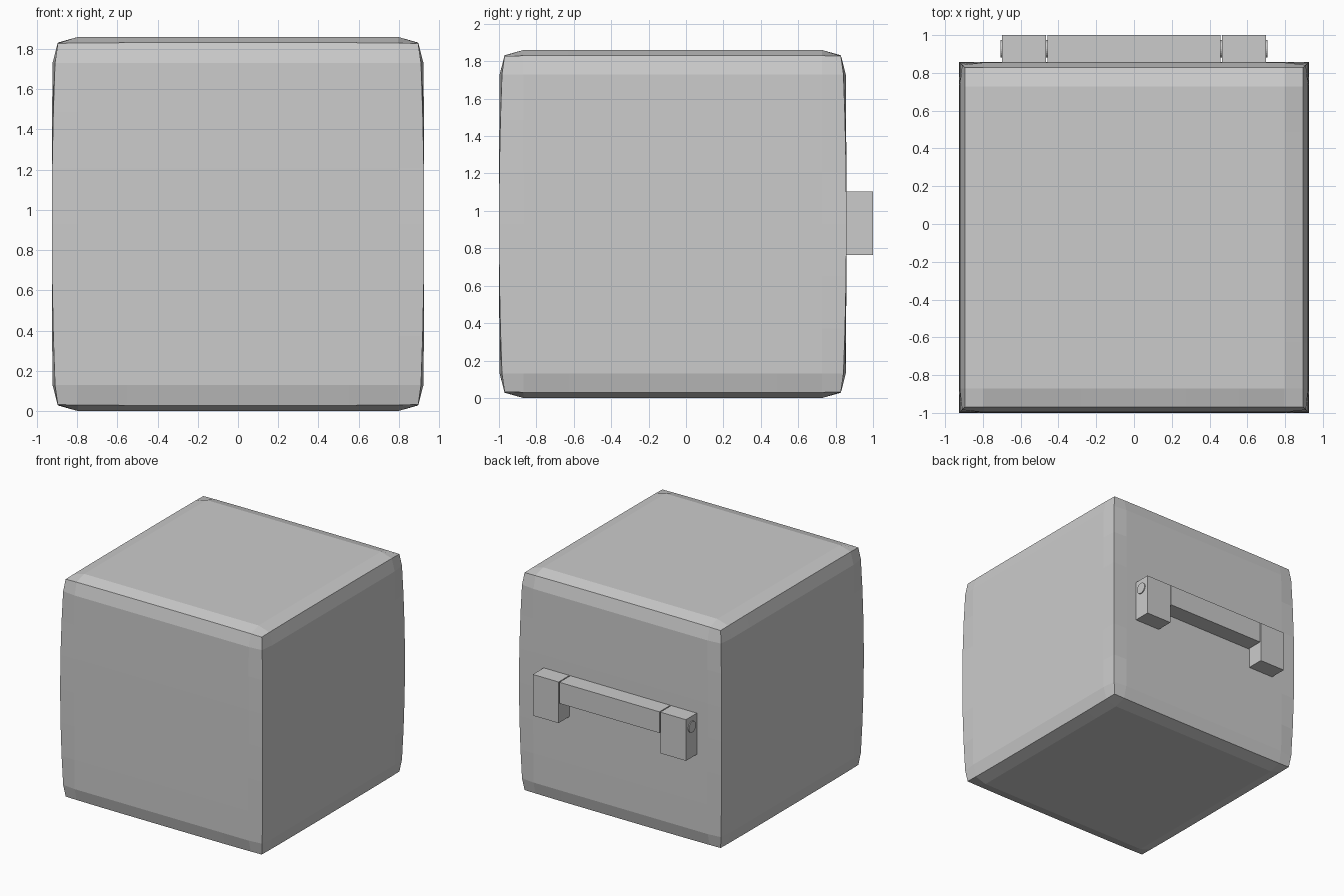
import bpy, bmesh
from mathutils import Matrix

if "Cube" in bpy.data.objects:
    bpy.data.objects.remove(bpy.data.objects["Cube"])

HX, HY, HZ = 0.926, 0.929, 0.93
CY, CZ = -0.071, 0.93


def add_object(name, bm):
    bmesh.ops.recalc_face_normals(bm, faces=bm.faces)
    mesh = bpy.data.meshes.new(name)
    bm.to_mesh(mesh)
    bm.free()
    obj = bpy.data.objects.new(name, mesh)
    bpy.context.collection.objects.link(obj)
    return obj


def box(name, x0, x1, y0, y1, z0, z1):
    bm = bmesh.new()
    m = Matrix.Translation(((x0 + x1) / 2, (y0 + y1) / 2, (z0 + z1) / 2))
    bmesh.ops.create_cube(bm, size=1, matrix=m @ Matrix.Diagonal((x1 - x0, y1 - y0, z1 - z0, 1)))
    return add_object(name, bm)


def puff(a, b, c):
    """Cube-surface parameter to softly inflated body position."""
    ea, eb, ec = abs(a) == 1, abs(b) == 1, abs(c) == 1
    side = 0.03 if ec else (0.022 * c * c if ea and eb else 0.005 * c * c)
    corner = 0.004 * max(abs(a) ** 4 * abs(b) ** 4, 0)
    x = a * (HX - (side if ea else 0))
    y = b * (HY - (side if eb else 0))
    z = c * (HZ - (0.028 + corner if ec and (ea or eb) else 0))
    return (x, y + CY, z + CZ)


# Body: gridded cube with slightly pillowed faces
steps = [-1, -0.86, -0.6, -0.3, 0, 0.3, 0.6, 0.86, 1]
bm = bmesh.new()
verts = {}


def vert(p):
    if p not in verts:
        verts[p] = bm.verts.new(puff(*p))
    return verts[p]


for axis in range(3):
    for s in (-1, 1):
        for u0, u1 in zip(steps, steps[1:]):
            for v0, v1 in zip(steps, steps[1:]):
                quad = []
                for u, v in ((u0, v0), (u1, v0), (u1, v1), (u0, v1)):
                    p = [u, v]
                    p.insert(axis, s)
                    quad.append(vert(tuple(p)))
                bm.faces.new(quad)
add_object("body", bm)

# Handle: two mounting blocks and a bar hung between them
for side, name in ((-1, "left_handle_block"), (1, "right_handle_block")):
    xs = sorted((side * 0.465, side * 0.70))
    box(name, *xs, 0.85, 1.0, 0.765, 1.105)
box("handle_bar", -0.457, 0.457, 0.85, 1.0, 0.93, 1.105)

# Hinge pin through the blocks
bm = bmesh.new()
bmesh.ops.create_cone(bm, cap_ends=True, segments=24, radius1=0.046, radius2=0.046, depth=1.416,
                      matrix=Matrix.Translation((0, 0.927, 1.02)) @ Matrix.Rotation(1.5707963, 4, 'Y'))
add_object("hinge_pin", bm)
